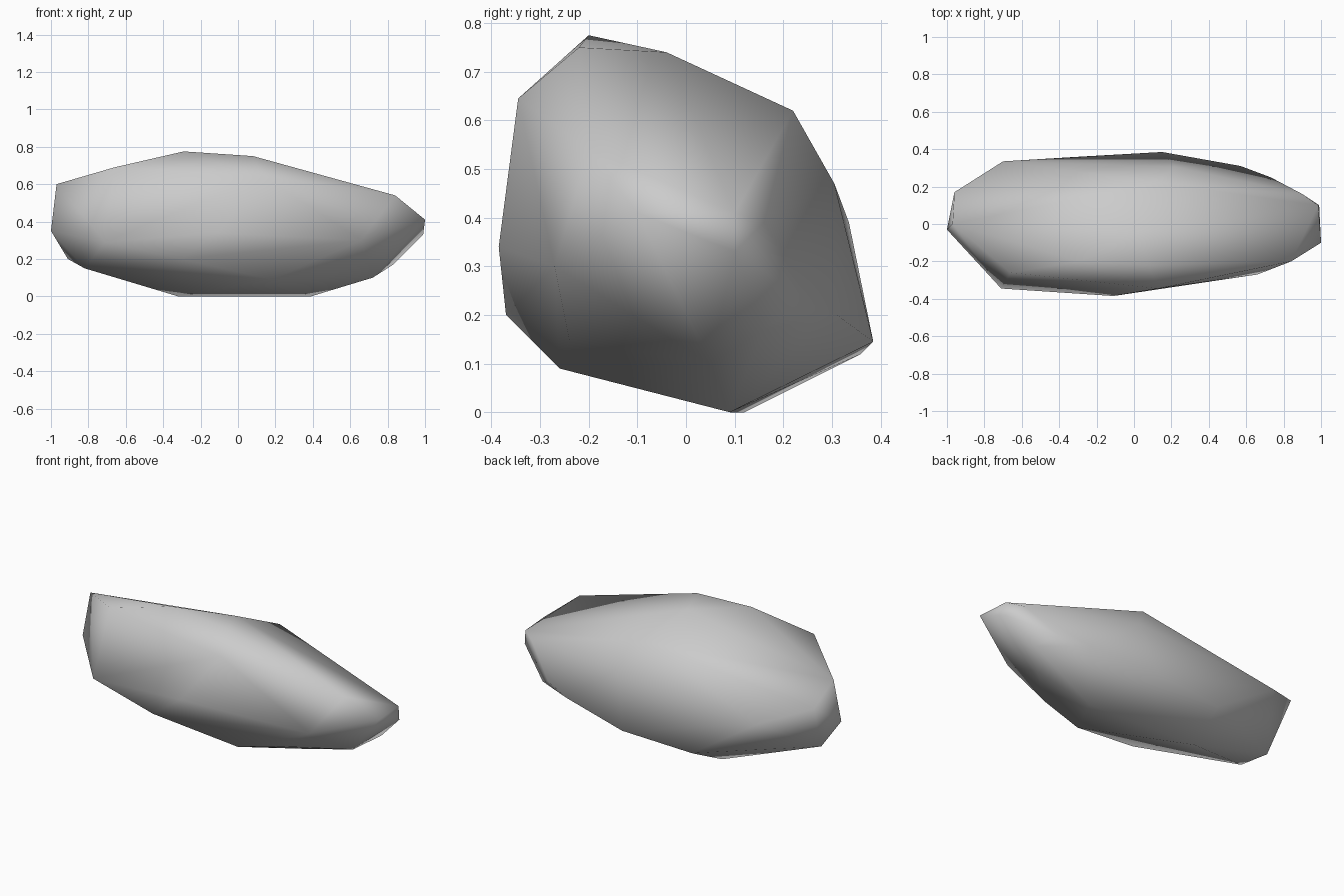
import bpy
import bmesh
from mathutils import Vector

# Remove the default cube only
default_cube = bpy.data.objects.get("Cube")
if default_cube:
    bpy.data.objects.remove(default_cube, do_unlink=True)


def make_material(name, colour):
    material = bpy.data.materials.new(name)
    material.use_nodes = True
    material.diffuse_color = colour
    shader = material.node_tree.nodes["Principled BSDF"]
    shader.inputs["Base Color"].default_value = colour
    shader.inputs["Roughness"].default_value = 0.9
    return material


# Ridge corners of the boulder, grouped by side, in hundredths of a unit
ridges = {
    "crest": [(-97, 0, 60), (-66, -26, 69), (-29, -20, 77.5),
              (8, -22, 75), (2, -4, 74), (84, -20, 54)],
    "front": [(-71, -34.5, 29), (-30, -37, 20), (-11, -38.5, 34),
              (13, -34.5, 64.5), (66, -27, 30)],
    "back": [(-96, 17, 49), (-70, 33.5, 39), (-29, 36, 12),
             (15, 38.5, 14.5), (57, 31, 20), (73, 25, 23),
             (22, 30.5, 47), (12, 22, 62)],
    "left tip": [(100, -10, 41), (98.5, 10, 41), (99, 10, 33), (90, 16, 39)],
    "right tip": [(-100, -3, 35), (-91, 3, 20), (-82, -8, 15)],
    "underside": [(-32, 12, 0), (39, 9, 0), (18, -26, 9),
                  (42, -24, 15), (72, 5, 10), (83, 16, 17)],
}


def build_boulder(name, groups, material):
    """Wrap a tight convex skin around the ridge corners."""
    bm = bmesh.new()
    for corners in groups.values():
        for corner in corners:
            bm.verts.new(Vector(corner) / 100)
    hull = bmesh.ops.convex_hull(bm, input=bm.verts[:])

    # Discard corners swallowed by the skin
    loose = [v for v in bm.verts if not v.link_faces]
    bmesh.ops.delete(bm, geom=loose, context="VERTS")
    bmesh.ops.recalc_face_normals(bm, faces=bm.faces[:])

    # Soft worn shading over the broad facets
    for face in bm.faces:
        face.smooth = True

    mesh = bpy.data.meshes.new(name)
    bm.to_mesh(mesh)
    bm.free()
    mesh.materials.append(material)
    boulder = bpy.data.objects.new(name, mesh)
    bpy.context.collection.objects.link(boulder)
    return boulder


stone_grey = make_material("stone grey", (0.6, 0.6, 0.6, 1.0))
build_boulder("boulder", ridges, stone_grey)
